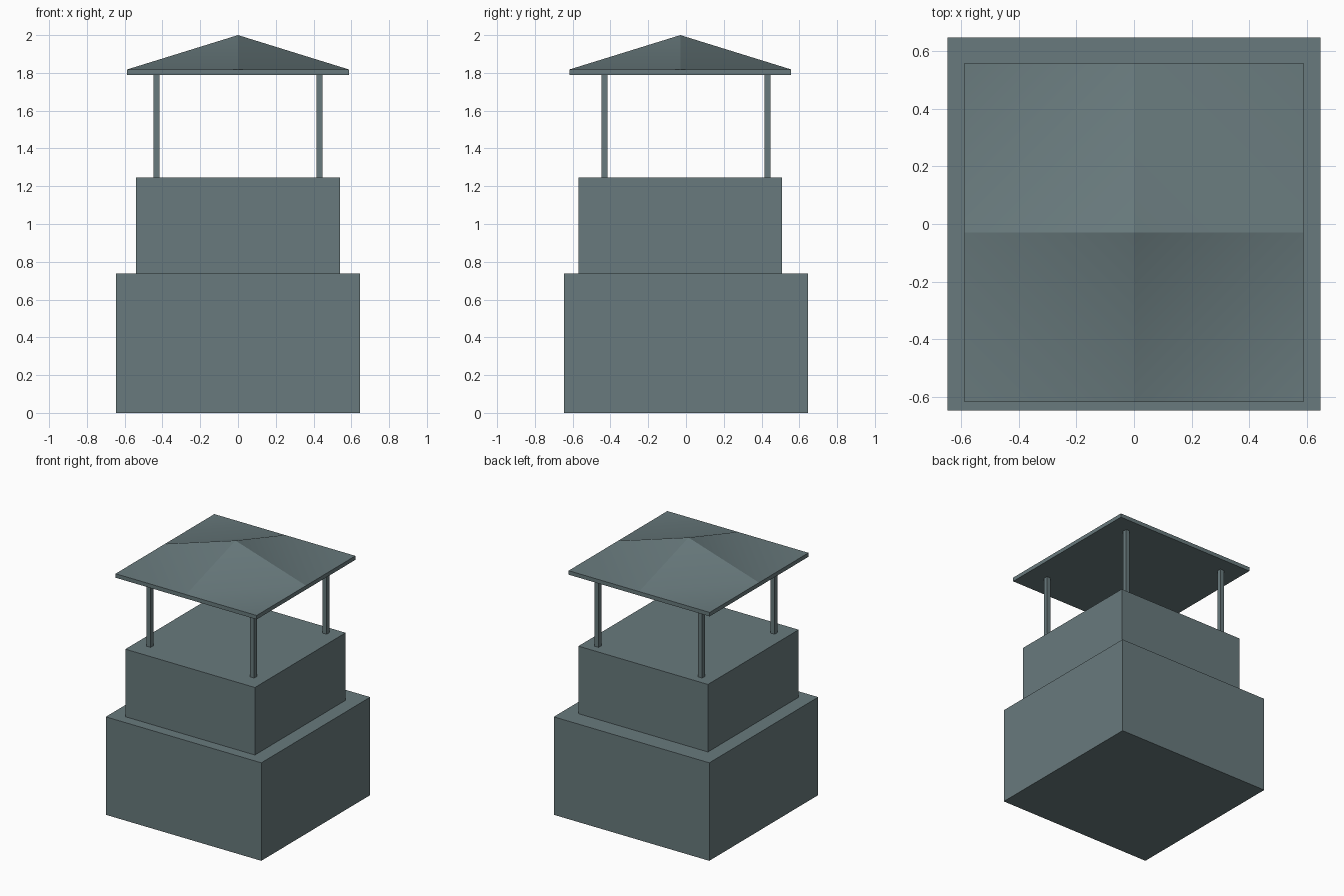
import bpy, math

if "Cube" in bpy.data.objects:
    bpy.data.objects.remove(bpy.data.objects["Cube"])

# single slate-grey material
mat = bpy.data.materials.new("slate_grey")
mat.diffuse_color = (0.14, 0.195, 0.205, 1)
mat.use_nodes = True
mat.node_tree.nodes["Principled BSDF"].inputs["Base Color"].default_value = mat.diffuse_color


def make(name, verts, faces):
    mesh = bpy.data.meshes.new(name)
    mesh.from_pydata(verts, [], faces)
    mesh.materials.append(mat)
    mesh.update()
    obj = bpy.data.objects.new(name, mesh)
    bpy.context.collection.objects.link(obj)
    return obj


def box(name, cx, cy, half, z0, z1):
    ring = [(-1, -1), (1, -1), (1, 1), (-1, 1)]
    verts = [(cx + half * x, cy + half * y, z) for z in (z0, z1) for x, y in ring]
    faces = [(3, 2, 1, 0), (4, 5, 6, 7)]
    faces += [(i, (i + 1) % 4, (i + 1) % 4 + 4, i + 4) for i in range(4)]
    return make(name, verts, faces)


# stepped body, upper storey set slightly forward
OFFSET = -0.03
box("lower_storey", 0, 0, 0.647, 0, 0.737)
box("upper_storey", 0, OFFSET, 0.539, 0.737, 1.245)

# four roof posts
for sx, side in ((-1, "left"), (1, "right")):
    for sy, end in ((-1, "front"), (1, "back")):
        box(f"{end}_{side}_post", sx * 0.431, sy * 0.431, 0.0165, 1.245, 1.788)

# roof: thin slab whose edge midpoints rise to the apex, corners stay flat
H, Z0, Z1 = 0.587, 1.788, 1.818
ring = [(-1, -1), (0, -1), (1, -1), (1, 0), (1, 1), (0, 1), (-1, 1), (-1, 0)]
verts = [(H * x, OFFSET + H * y, z) for z in (Z0, Z1) for x, y in ring]
verts.append((0, OFFSET, 2.0))
faces = [tuple(range(7, -1, -1))]
faces += [(i, (i + 1) % 8, (i + 1) % 8 + 8, i + 8) for i in range(8)]
for c in (0, 2, 4, 6):
    before, after = (c - 1) % 8 + 8, c + 9
    faces += [(before, c + 8, after), (before, after, 16)]
roof = make("roof", verts, faces)

# soft blend from corners to slopes, sharp ridges
bpy.context.view_layer.objects.active = roof
roof.select_set(True)
bpy.ops.object.shade_smooth_by_angle(angle=math.radians(30))
